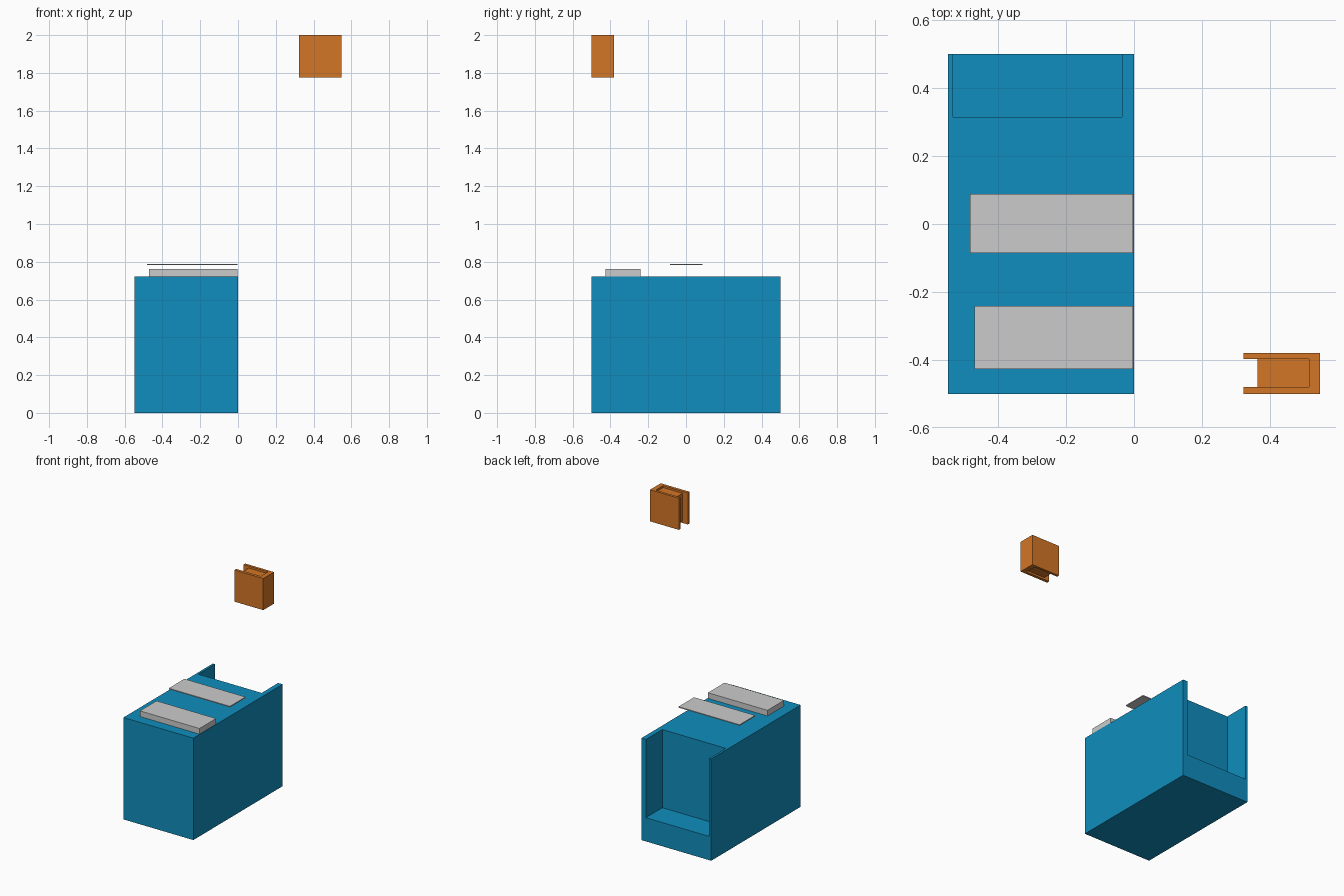
import bpy, bmesh

if "Cube" in bpy.data.objects:
    bpy.data.objects.remove(bpy.data.objects["Cube"])


def material(name, rgb):
    mat = bpy.data.materials.new(name)
    mat.diffuse_color = (*rgb, 1)
    mat.use_nodes = True
    mat.node_tree.nodes["Principled BSDF"].inputs["Base Color"].default_value = mat.diffuse_color
    return mat


def prism(name, outline, z0, z1, mat=None):
    """Extrude a flat xy outline from z0 up to z1."""
    bm = bmesh.new()
    base = bm.faces.new([bm.verts.new((x, y, z0)) for x, y in outline])
    top = bmesh.ops.extrude_face_region(bm, geom=[base])["geom"]
    verts = [v for v in top if isinstance(v, bmesh.types.BMVert)]
    bmesh.ops.translate(bm, verts=verts, vec=(0, 0, z1 - z0))
    bmesh.ops.recalc_face_normals(bm, faces=bm.faces)
    mesh = bpy.data.meshes.new(name)
    bm.to_mesh(mesh)
    bm.free()
    obj = bpy.data.objects.new(name, mesh)
    bpy.context.collection.objects.link(obj)
    if mat:
        mesh.materials.append(mat)
    return obj


def box(name, x0, x1, y0, y1, z0, z1, mat=None):
    return prism(name, [(x0, y0), (x1, y0), (x1, y1), (x0, y1)], z0, z1, mat)


blue = material("blue", (0.005, 0.27, 0.51))
orange = material("orange", (0.65, 0.18, 0.02))

# Cabinet body with a recess cut into its back and top
body = box("cabinet_body", -0.548, 0, -0.5, 0.5, 0, 0.722, blue)
cutter = box("recess_cutter", -0.532, -0.035, 0.315, 0.6, 0.168, 0.9)
cutter.hide_render = True
cutter.hide_viewport = True
cut = body.modifiers.new("recess", "BOOLEAN")
cut.operation = "DIFFERENCE"
cut.solver = "EXACT"
cut.object = cutter

# Grey plates: one resting on the cabinet, a thin one floating above it
box("front_plate", -0.47, -0.003, -0.427, -0.241, 0.722, 0.762)
box("thin_plate", -0.482, -0.003, -0.086, 0.088, 0.782, 0.789)

# Raised orange clip: U-shaped shell open towards -x, with a slightly recessed core
prism("clip_shell", [(0.322, -0.5), (0.548, -0.5), (0.548, -0.38), (0.322, -0.38),
                     (0.322, -0.398), (0.515, -0.398), (0.515, -0.48), (0.322, -0.48)],
      1.776, 2.0, orange)
box("clip_core", 0.363, 0.515, -0.48, -0.398, 1.79, 1.986, orange)
